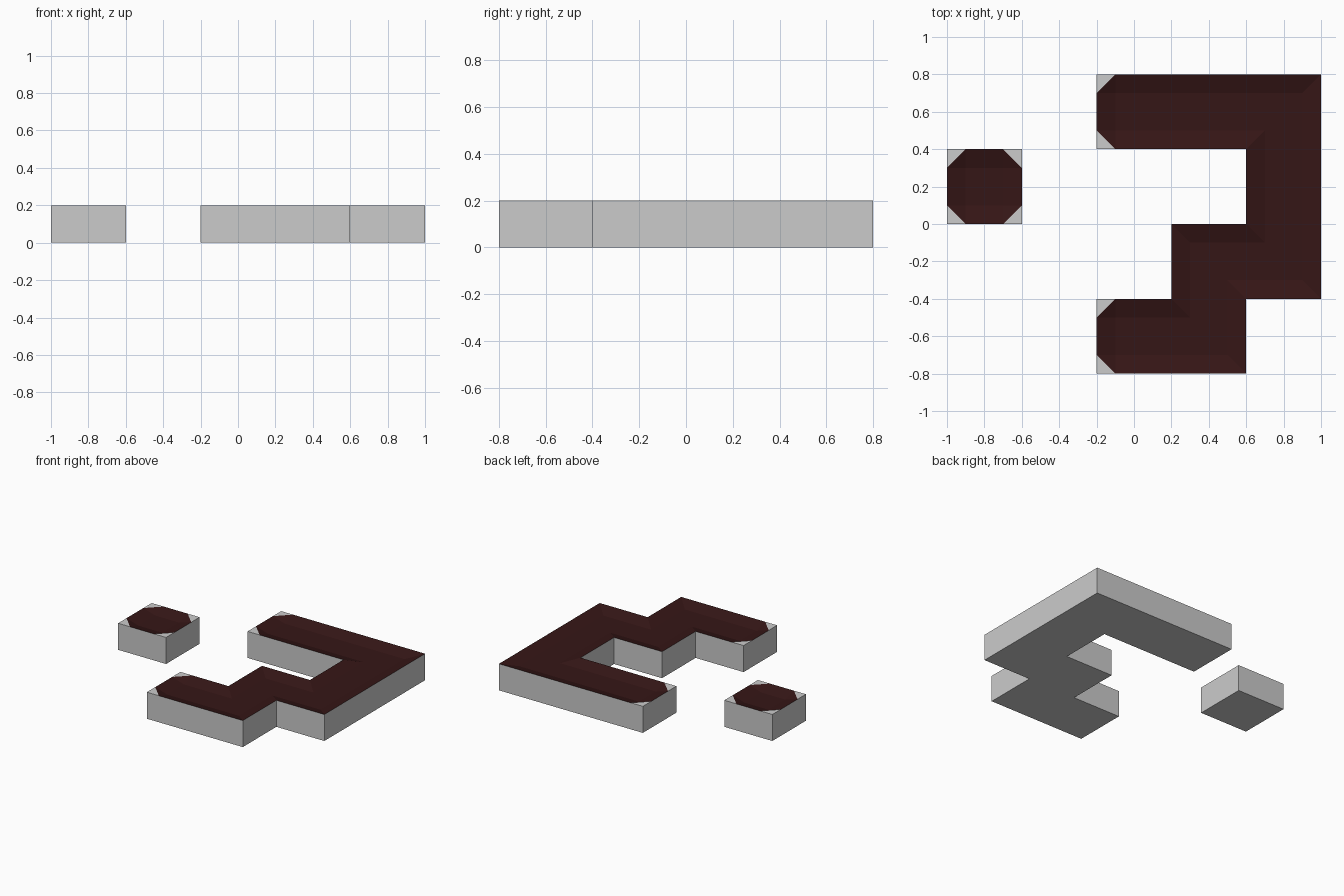
import bpy, bmesh
from mathutils import Vector

if "Cube" in bpy.data.objects:
    bpy.data.objects.remove(bpy.data.objects["Cube"])

TOP, INSET, FLOOR = 0.2, 0.1, 0.17

red = bpy.data.materials.new("dark_red")
red.diffuse_color = (0.036, 0.008, 0.008, 1)
red.use_nodes = True
red.node_tree.nodes["Principled BSDF"].inputs["Base Color"].default_value = red.diffuse_color


def make_object(name, faces, material=None):
    bm = bmesh.new()
    for pts in faces:
        bm.faces.new([bm.verts.new(p) for p in pts])
    bmesh.ops.remove_doubles(bm, verts=bm.verts, dist=1e-4)
    bmesh.ops.triangulate(bm, faces=[f for f in bm.faces if len(f.verts) > 4])
    mesh = bpy.data.meshes.new(name)
    bm.to_mesh(mesh)
    bm.free()
    ob = bpy.data.objects.new(name, mesh)
    bpy.context.collection.objects.link(ob)
    if material:
        mesh.materials.append(material)


def at(p, z):
    return Vector((p.x, p.y, z))


def build(name, outline, is_end):
    """Grey block with a shallow sunken top; end corners are cut off flat."""
    pts = [Vector(p) for p in outline]
    n = len(pts)
    rim_in, rim_out, inner = [], [], []
    base, channel = [], []
    for i, p in enumerate(pts):
        d0 = (p - pts[i - 1]).normalized()
        d1 = (pts[(i + 1) % n] - p).normalized()
        inward = Vector((-d0.y - d1.y, d0.x + d1.x))
        cut = INSET if is_end(p) else 0
        a, b = at(p - d0 * cut, TOP), at(p + d1 * cut, TOP)
        c = at(p + inward * INSET, FLOOR)
        rim_in.append(a)
        rim_out.append(b)
        inner.append(c)
        if cut:
            base.append([a, at(p, TOP), b])
            channel.append([a, b, c])
    for i, p in enumerate(pts):
        j = (i + 1) % n
        q = pts[j]
        base.append([at(p, 0), at(q, 0), at(q, TOP), at(p, TOP)])
        channel.append([rim_out[i], rim_in[j], inner[j], inner[i]])
    base.append([at(p, 0) for p in reversed(pts)])
    channel.append(inner)
    make_object(name + "_base", base)
    make_object(name + "_sunken_top", channel, red)


# Winding track, with cut corners at its two open ends
build("track", [(-.2, -.8), (.6, -.8), (.6, -.4), (1, -.4), (1, .8), (-.2, .8),
                (-.2, .4), (.6, .4), (.6, 0), (.2, 0), (.2, -.4), (-.2, -.4)],
      lambda p: p.x < 0)

# Separate single tile, cut at every corner
build("tile", [(-1, 0), (-.6, 0), (-.6, .4), (-1, .4)], lambda p: True)
